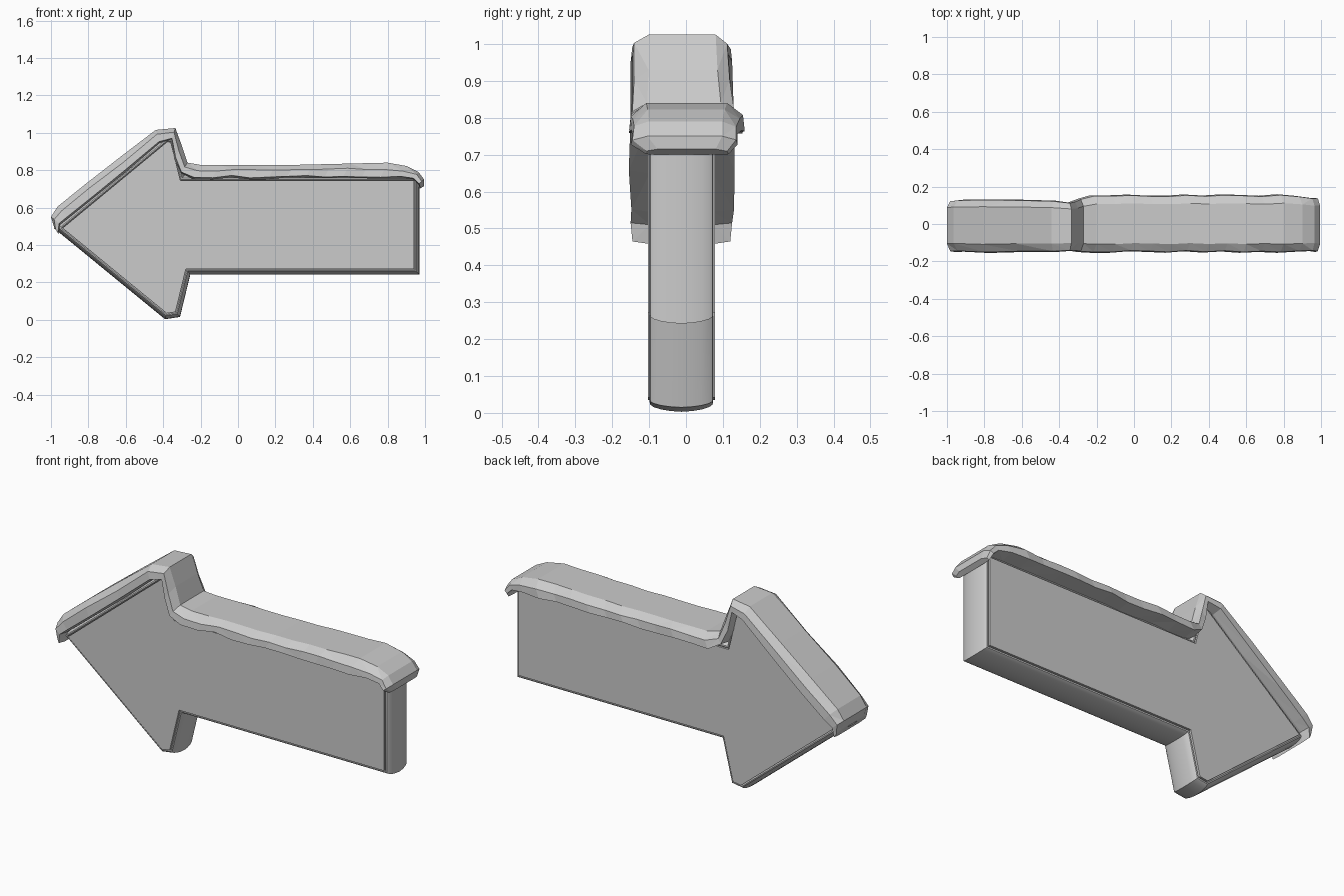
import bpy, bmesh, math, random
from mathutils import Vector

if "Cube" in bpy.data.objects:
    bpy.data.objects.remove(bpy.data.objects["Cube"])

random.seed(4)


def make_object(name, bm):
    bmesh.ops.recalc_face_normals(bm, faces=bm.faces)
    mesh = bpy.data.meshes.new(name)
    bm.to_mesh(mesh)
    bm.free()
    obj = bpy.data.objects.new(name, mesh)
    bpy.context.collection.objects.link(obj)
    return obj


def inset(points, d):
    """Mitred inset of a counter-clockwise outline."""
    result = []
    n = len(points)
    for i in range(n):
        p = Vector(points[i])
        a = (p - Vector(points[i - 1])).normalized()
        b = (Vector(points[(i + 1) % n]) - p).normalized()
        na, nb = Vector((-a.y, a.x)), Vector((-b.y, b.x))
        result.append(p + (na + nb) * d / (1 + na.dot(nb)))
    return result


def loft(bm, rings):
    """Skin a list of closed rings and cap both ends."""
    loops = [[bm.verts.new(c) for c in ring] for ring in rings]
    n = len(loops[0])
    for r, s in zip(loops, loops[1:]):
        for i in range(n):
            j = (i + 1) % n
            bm.faces.new((r[i], r[j], s[j], s[i]))
    bm.faces.new(loops[0])
    bm.faces.new(loops[-1])


def smooth(obj):
    bpy.ops.object.select_all(action='DESELECT')
    obj.select_set(True)
    bpy.context.view_layer.objects.active = obj
    bpy.ops.object.shade_smooth_by_angle(angle=math.radians(35))


# Arrow board: bulging rounded edge around a slightly proud panel
CY = -0.0125
outline = [(-0.985, 0.49), (-0.39, 0.003), (-0.31, 0.015), (-0.255, 0.242),
           (0.97, 0.242), (0.97, 0.775), (-0.285, 0.775), (-0.335, 0.975),
           (-0.385, 0.985)]
half = [(0.0, 0.0), (0.002, 0.03), (0.006, 0.055), (0.012, 0.075),
        (0.018, 0.084), (0.024, 0.086), (0.030, 0.080)]
profile = [(d, -y) for d, y in reversed(half)] + half[1:]
bm = bmesh.new()
loft(bm, [[(p.x, CY + y, p.y) for p in inset(outline, d)] for d, y in profile])
smooth(make_object("arrow_frame", bm))

bm = bmesh.new()
panel = inset(outline, 0.030)
loft(bm, [[(p.x, CY + y, p.y) for p in panel] for y in (-0.091, 0.091)])
make_object("arrow_panel", bm)

# Snow cap: stations of (top x, top z, lip x, lip z, front y, back y)
stations = [(-0.985, 0.50, -0.96, 0.458, -0.145, 0.120),
            (-1.0, 0.55, -0.95, 0.51, -0.150, 0.125),
            (-0.965, 0.605, -0.905, 0.545, -0.148, 0.130),
            (-0.81, 0.73, -0.775, 0.65, -0.155, 0.132),
            (-0.63, 0.87, -0.60, 0.79, -0.150, 0.130),
            (-0.44, 1.015, -0.42, 0.945, -0.150, 0.125),
            (-0.335, 1.025, -0.355, 0.965, -0.145, 0.115),
            (-0.30, 0.93, -0.34, 0.86, -0.145, 0.122),
            (-0.27, 0.84, -0.305, 0.785, -0.150, 0.135)]
for i in range(11):
    x = -0.2 + i * 0.1
    top = 0.828 + 0.012 * max(0, i - 5) / 5
    stations.append((x, top, x - 0.04, 0.752 + random.uniform(-0.004, 0.01),
                     -0.15 + random.uniform(-0.005, 0.006),
                     0.155 + random.uniform(-0.006, 0.005)))
stations += [(0.90, 0.822, 0.86, 0.756, -0.148, 0.150),
             (0.965, 0.79, 0.935, 0.752, -0.145, 0.140),
             (0.995, 0.75, 0.965, 0.725, -0.150, 0.140),
             (0.995, 0.715, 0.972, 0.700, -0.110, 0.115)]

rings = []
for tx, tz, lx, lz, yf, yb in stations:
    ring = []
    edge = [(0.0, 0.0), (0.12, 1.0), (0.62, 0.97), (1.0, 0.70)]
    for t, w in edge:
        t += random.uniform(-0.05, 0.05) if 0 < t < 1 else 0
        y = yf * w if w else -0.098
        ring.append((lx + (tx - lx) * t, y, lz + (tz - lz) * t))
    for t, w in reversed(edge):
        t += random.uniform(-0.05, 0.05) if 0 < t < 1 else 0
        y = yb * w if w else 0.074
        ring.append((lx + (tx - lx) * t, y, lz + (tz - lz) * t))
    rings.append(ring)
bm = bmesh.new()
loft(bm, rings)
bmesh.ops.triangulate(bm, faces=bm.faces)
make_object("snow_cap", bm)
